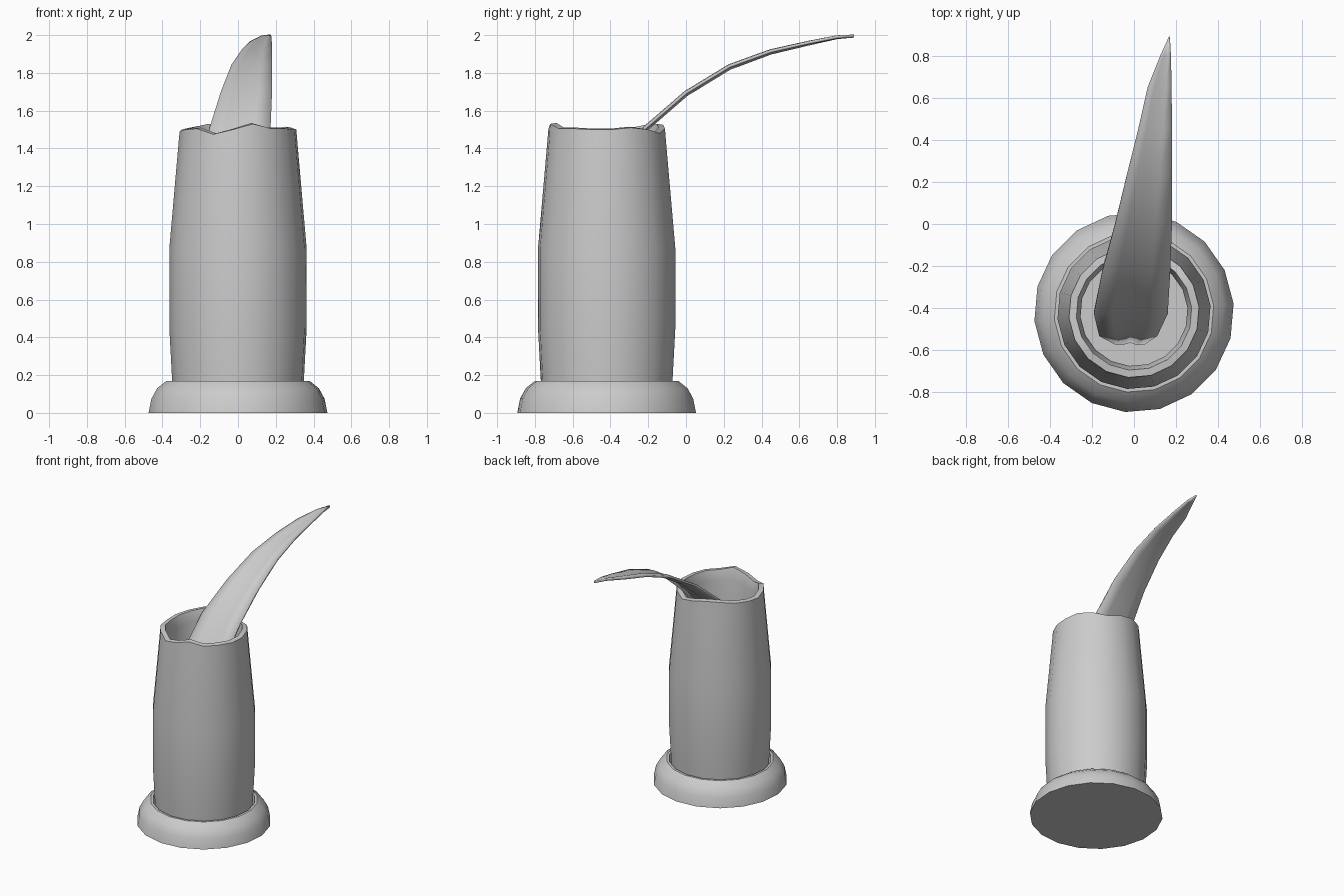
import bpy, bmesh
from math import cos, sin, radians

if "Cube" in bpy.data.objects:
    bpy.data.objects.remove(bpy.data.objects["Cube"])

CY = -0.42      # axis of the pot
SIDES = 18


def finish(name, bm, angle=35):
    bmesh.ops.recalc_face_normals(bm, faces=bm.faces)
    me = bpy.data.meshes.new(name)
    bm.to_mesh(me)
    bm.free()
    ob = bpy.data.objects.new(name, me)
    bpy.context.collection.objects.link(ob)
    bpy.ops.object.select_all(action='DESELECT')
    ob.select_set(True)
    bpy.context.view_layer.objects.active = ob
    bpy.ops.object.shade_smooth_by_angle(angle=radians(angle))
    return ob


def lathe(name, profile, wave=None):
    """Closed lathe of (radius, z, wave amount); both ends get capped."""
    bm = bmesh.new()
    rings = []
    for r, z, w in profile:
        ring = []
        for k in range(SIDES):
            a = radians(5 + 20 * k)
            dz = wave[k] * w if wave else 0
            ring.append(bm.verts.new((r * cos(a), CY + r * sin(a), z + dz)))
        rings.append(ring)
    for a, b in zip(rings, rings[1:]):
        for k in range(SIDES):
            n = (k + 1) % SIDES
            bm.faces.new((a[k], a[n], b[n], b[k]))
    bm.faces.new(rings[0])
    bm.faces.new(rings[-1])
    return finish(name, bm)


# rounded foot with a shallow socket for the pot
lathe("base_ring", [(0.475, 0, 0), (0.46, 0.075, 0), (0.43, 0.13, 0),
                    (0.38, 0.17, 0), (0.362, 0.17, 0), (0.355, 0.10, 0)])

# hollow pot with an uneven, wavy rim
wave = [0, .01, 0, -.02, .005, .025, .025, .01, 0,
        -.01, 0, .005, -.025, 0, .03, .005, .005, 0]
lathe("pot_body", [(0.345, 0.09, 0), (0.35, 0.17, 0), (0.365, 0.45, 0),
                   (0.365, 0.87, 0), (0.315, 1.44, 0), (0.31, 1.5, 1),
                   (0.275, 1.505, 1), (0.255, 1.43, 0.5), (0.31, 0.87, 0),
                   (0.31, 0.45, 0), (0.30, 0.18, 0)], wave)

# curved leaf blade: y, z, left edge, midrib, right edge
rows = [(-.565, .88, -.09, -.02, .05), (-.525, 1.03, -.165, -.02, .11),
        (-.42, 1.25, -.19, -.015, .16), (-.22, 1.505, -.15, 0, .172),
        (0, 1.695, -.09, .03, .18), (.23, 1.835, -.035, .06, .18),
        (.45, 1.915, .02, .095, .18), (.65, 1.96, .065, .125, .178),
        (.8, 1.99, .125, .15, .175), (.89, 1.995, .166, .168, .17)]
bm = bmesh.new()
grid = []
for i, (y, z, xl, xm, xr) in enumerate(rows):
    w = min(1, (xr - xl) / 0.2)
    steep = max(0, 1 - i / 6)
    line = []
    for x, d in ((xl, 0), ((xl + xm) / 2, 0.004), (xm, -0.012),
                 ((xr + xm) / 2, 0.004), (xr, 0)):
        line.append(bm.verts.new((x, y - d * w * steep, z + d * w * (1 - steep / 2))))
    grid.append(line)
for a, b in zip(grid, grid[1:]):
    for j in range(4):
        bm.faces.new((a[j], a[j + 1], b[j + 1], b[j]))
leaf = finish("leaf_blade", bm, 40)
sol = leaf.modifiers.new("thickness", 'SOLIDIFY')
sol.thickness = 0.016
sol.offset = 0
